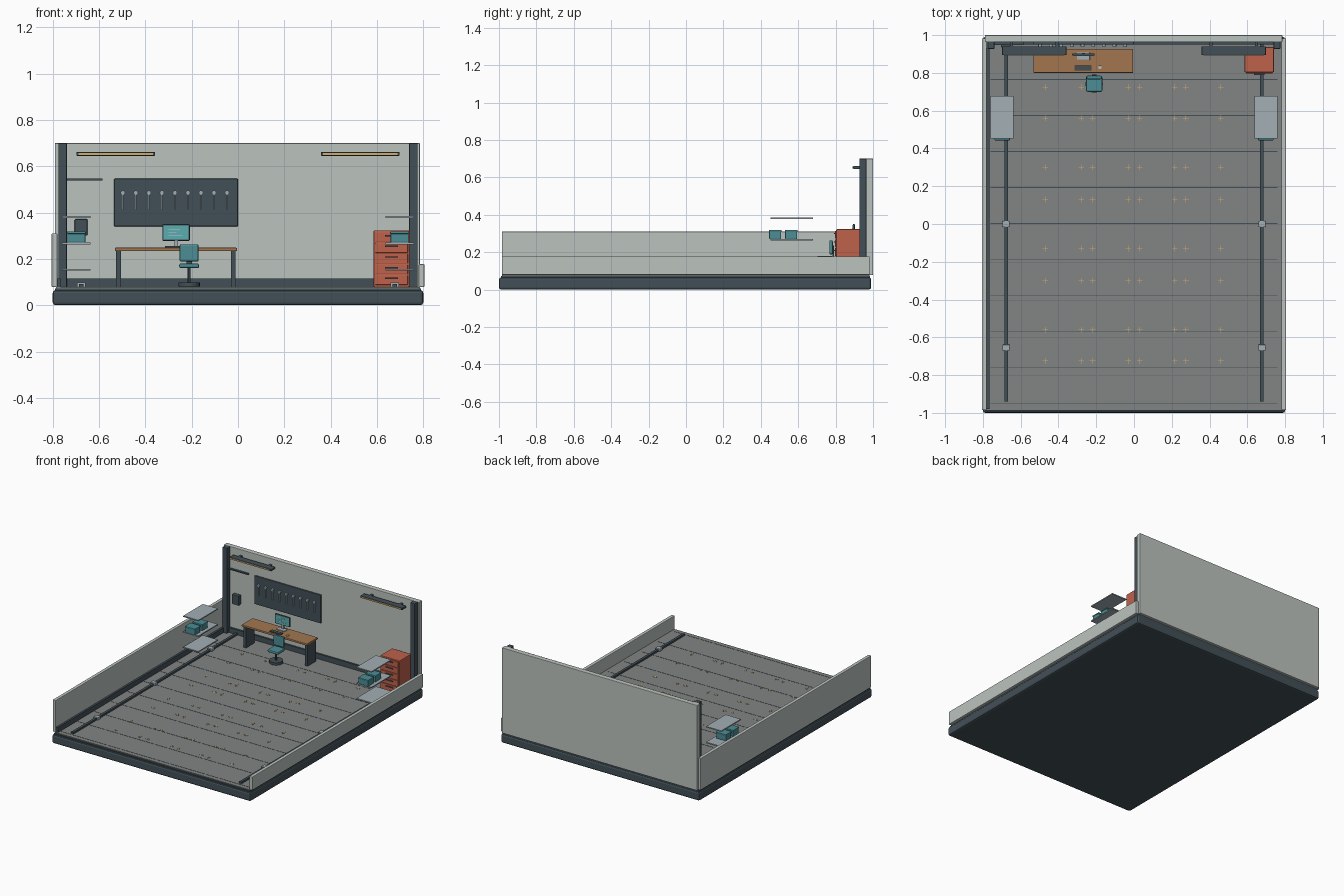
import bpy
from math import pi


def mat(name, r, g, b):
    m = bpy.data.materials.new(name)
    m.diffuse_color = (r, g, b, 1)
    return m


WALL = mat("wall_paint", .50, .55, .52)
FLOOR = mat("floor_grey", .22, .235, .225)
DARK = mat("dark_steel", .055, .08, .095)
METAL = mat("light_metal", .36, .43, .46)
TEAL = mat("teal", .07, .27, .30)
SCREEN = mat("screen_teal", .10, .42, .44)
RED = mat("cabinet_red", .52, .12, .07)
WOOD = mat("wood", .36, .18, .08)
GOLD = mat("gold", .65, .42, .15)
WHITE = mat("off_white", .75, .78, .78)


def box(name, m, x, y, z, bevel=0):
    """Box from (min, max) ranges on each axis."""
    bpy.ops.mesh.primitive_cube_add(size=1, location=[(a + b) / 2 for a, b in (x, y, z)])
    o = bpy.context.object
    o.name = name
    o.scale = [b - a for a, b in (x, y, z)]
    bpy.ops.object.transform_apply(location=False, rotation=False, scale=True)
    o.data.materials.append(m)
    if bevel:
        md = o.modifiers.new("edge", 'BEVEL')
        md.width = bevel
        md.segments = 2
    return o


def cyl(name, m, loc, r, h, rot=(0, 0, 0), sides=20):
    bpy.ops.mesh.primitive_cylinder_add(vertices=sides, radius=r, depth=h, location=loc, rotation=rot)
    o = bpy.context.object
    o.name = name
    o.data.materials.append(m)
    bpy.ops.object.shade_smooth_by_angle()
    return o


F = .078  # floor height

# base and floor
box("base_plinth", DARK, (-.8, .8), (-1, .99), (0, .065), .012)
box("floor_underlay", DARK, (-.79, .79), (-.99, .985), (.06, .072))
box("floor_slab", FLOOR, (-.785, .785), (-.985, .98), (.065, F))
for i in range(10):
    y = -.952 + i * .1908
    box("floor_seam", DARK, (-.76, .76), (y - .002, y + .002), (F - .003, F + .001))

# floor marker crosses
for x in (-.47, -.28, -.22, -.03, .03, .215, .275, .46):
    for s in (.725, .56, .30, .13, -.13, -.30, -.56, -.725):
        box("marker_bar_x", GOLD, (x - .015, x + .015), (s - .0015, s + .0015), (F, F + .0015))
        box("marker_bar_y", GOLD, (x - .0015, x + .0015), (s - .015, s + .015), (F, F + .0015))

# walls, corner posts and skirting
box("back_wall", WALL, (-.79, .785), (.963, 1), (F, .70), .003)
box("left_wall", WALL, (-.805, -.78), (-.985, .982), (F, .31), .004)
box("right_wall", WALL, (.78, .805), (-.985, .982), (F, .177), .004)
for s in (-1, 1):
    x = s * .757
    box("corner_post", DARK, (x - .018, x + .018), (.927, .968), (F, .70), .003)
box("back_skirting", DARK, (-.74, .74), (.95, .965), (F, .115))
box("left_skirting", DARK, (-.782, -.766), (-.98, .93), (F, .115))

for s in (-1, 1):
    # floor rails with sliding blocks
    x = s * .677
    box("floor_rail", DARK, (x - .009, x + .009), (-.94, .95), (F, F + .013))
    for y in (-.655, 0, .655):
        box("rail_block", METAL, (x - .019, x + .019), (y - .016, y + .016), (F, F + .02), .003)
    # side shelves and bins
    x = s * .698
    for z in (.153, .266, .38):
        box("side_shelf", METAL, (x - .061, x + .061), (.453, .678), (z - .004, z + .004))
    for y in (.477, .562):
        box("storage_bin", TEAL, (x - .039, x + .039), (y - .032, y + .032), (.27, .312), .004)
        box("bin_lid", TEAL, (x - .041, x + .041), (y - .034, y + .034), (.308, .318), .003)
    # wall lights
    x = s * .528
    box("light_housing", DARK, (x - .17, x + .17), (.894, .94), (.645, .661), .003)
    box("light_strip", GOLD, (x - .16, x + .16), (.891, .895), (.648, .657))
    for e in (-.12, .12):
        box("light_bracket", DARK, (x + e - .008, x + e + .008), (.935, .965), (.647, .659))

# wall conduit and junction box
box("wall_conduit", DARK, (-.74, -.585), (.948, .965), (.538, .546))
box("junction_box", DARK, (-.705, -.65), (.935, .965), (.30, .372), .005)

# tool board with hanging tools
box("tool_board", DARK, (-.535, 0), (.95, .965), (.34, .546), .004)
for i in range(9):
    x = -.497 + i * .0562
    cyl("tool_head", METAL, (x, .945, .485), .010, .012, (pi / 2, 0, 0), 12)
    box("tool_shaft", METAL, (x - .003, x + .003), (.942, .951), (.412, .48))

# workbench
box("bench_top", WOOD, (-.532, -.004), (.80, .927), (.233, .248), .004)
for x in (-.516, -.02):
    box("bench_leg", DARK, (x - .01, x + .01), (.815, .915), (F, .234))

# monitor, keyboard and mouse
box("monitor_frame", DARK, (-.327, -.208), (.892, .903), (.278, .35), .004)
box("monitor_screen", SCREEN, (-.321, -.214), (.89, .893), (.283, .345))
for i, w in enumerate((.05, .035, .06)):
    z = .328 - i * .014
    box("screen_line", WHITE, (-.30, -.30 + w), (.8885, .8905), (z - .001, z + .001))
box("monitor_neck", METAL, (-.275, -.26), (.893, .905), (.25, .29))
box("monitor_foot", METAL, (-.302, -.234), (.868, .908), (.247, .254), .002)
box("keyboard", DARK, (-.315, -.225), (.813, .84), (.247, .256), .002)
box("mouse", WHITE, (-.188, -.172), (.82, .838), (.247, .256), .003)

# swivel chair
cx = -.211
box("chair_seat", TEAL, (cx - .043, cx + .043), (.70, .783), (.16, .18), .007)
box("chair_back", TEAL, (cx - .041, cx + .041), (.766, .785), (.188, .263), .007)
box("back_support", DARK, (cx - .012, cx + .012), (.783, .791), (.165, .235))
cyl("chair_post", DARK, (cx, .741, .125), .007, .08, sides=12)
cyl("chair_foot", DARK, (cx, .741, .09), .046, .018)

# drawer cabinet
box("cabinet_body", RED, (.585, .741), (.803, .937), (F, .323), .005)
for i in range(5):
    z = .088 + i * .046
    box("drawer_front", RED, (.593, .733), (.797, .805), (z, z + .042), .002)
    box("drawer_handle", DARK, (.635, .691), (.79, .798), (z + .025, z + .031))
